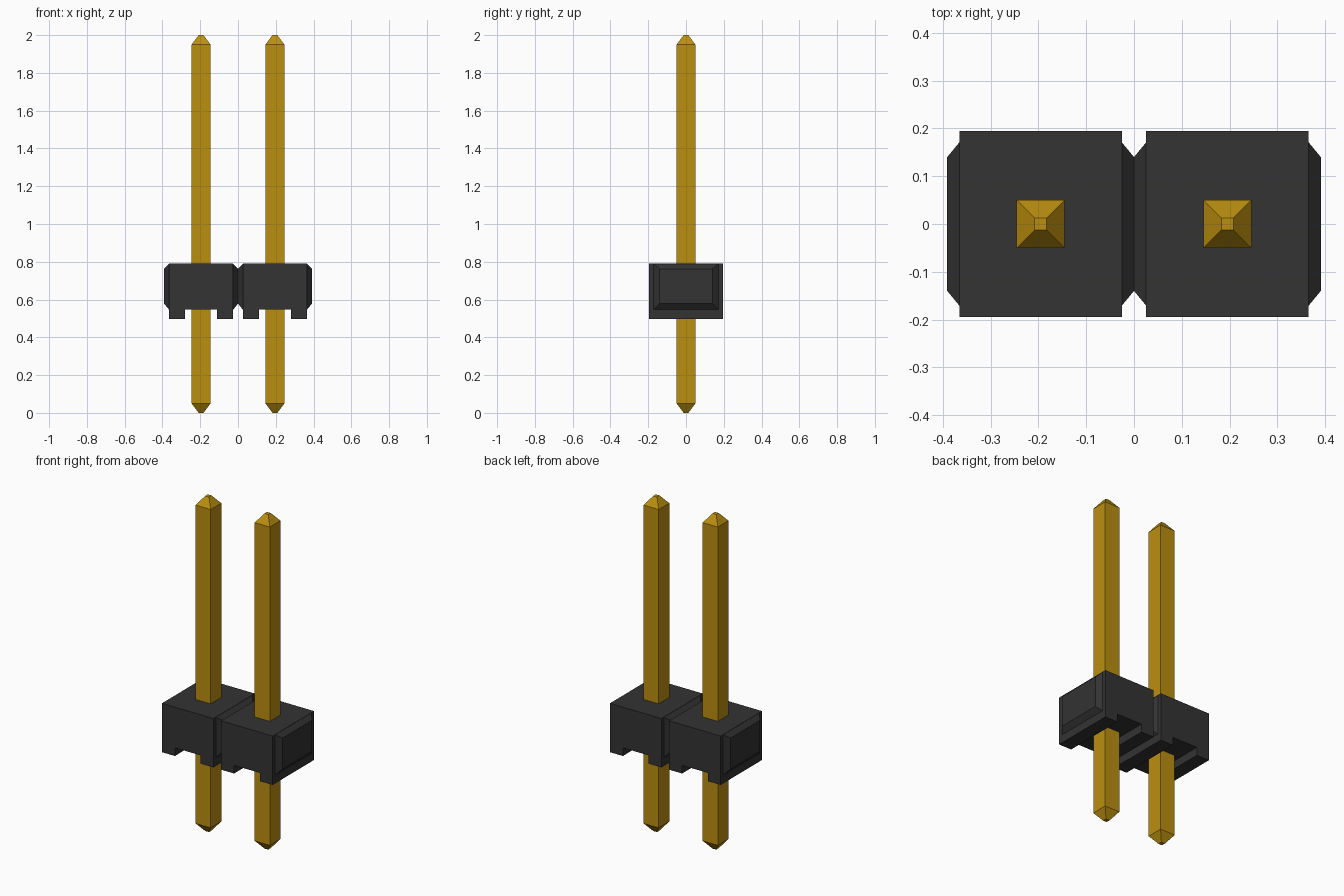
import bpy, bmesh

if "Cube" in bpy.data.objects:
    bpy.data.objects.remove(bpy.data.objects["Cube"])

PITCH = 0.391            # distance between pins
HALF_X, HALF_Y = 0.17, 0.195
FOOT_Z, SLOT_Z, TOP_Z = 0.498, 0.547, 0.79


def material(name, rgb):
    m = bpy.data.materials.new(name)
    m.use_nodes = True
    m.diffuse_color = (*rgb, 1)
    m.node_tree.nodes["Principled BSDF"].inputs["Base Color"].default_value = (*rgb, 1)
    return m


def loft(bm, rings):
    """Skin a stack of equal-length point rings and cap both ends."""
    rows = [[bm.verts.new(p) for p in ring] for ring in rings]
    n = len(rows[0])
    for a, b in zip(rows, rows[1:]):
        for i in range(n):
            bm.faces.new((a[i], a[(i + 1) % n], b[(i + 1) % n], b[i]))
    bm.faces.new(rows[0][::-1])
    bm.faces.new(rows[-1])


def finish(name, bm, mat):
    bmesh.ops.recalc_face_normals(bm, faces=bm.faces[:])
    me = bpy.data.meshes.new(name)
    bm.to_mesh(me)
    bm.free()
    me.materials.append(mat)
    ob = bpy.data.objects.new(name, me)
    bpy.context.collection.objects.link(ob)
    return ob


def square(cx, r, z):
    return [(cx - r, -r, z), (cx + r, -r, z), (cx + r, r, z), (cx - r, r, z)]


def side_rect(x, y, z0, z1):
    return [(x, -y, z0), (x, y, z0), (x, y, z1), (x, -y, z1)]


black = material("black plastic", (0.033, 0.033, 0.033))
gold = material("gold plating", (0.50, 0.275, 0.005))

for side, cx in (("right", -PITCH / 2), ("left", PITCH / 2)):
    # Housing: stepped profile with a slot underneath, extruded front to back
    half = [(0.085, SLOT_Z), (0.085, FOOT_Z), (HALF_X, FOOT_Z), (HALF_X, TOP_Z)]
    profile = half + [(-x, z) for x, z in reversed(half)]
    bm = bmesh.new()
    loft(bm, [[(cx + x, y, z) for x, z in profile] for y in (-HALF_Y, HALF_Y)])
    finish(side + "_housing", bm, black)

    # Tapered bosses on both ends of the housing
    for where, s in (("right", -1), ("left", 1)):
        bm = bmesh.new()
        loft(bm, [side_rect(cx + s * HALF_X, 0.171, SLOT_Z, TOP_Z - 0.001),
                  side_rect(cx + s * PITCH / 2, 0.14, 0.578, 0.763)])
        finish(f"{side}_housing_{where}_boss", bm, black)

    # Square pin with chamfered tips
    bm = bmesh.new()
    loft(bm, [square(cx, r, z) for r, z in
              ((0.0125, 0), (0.05, 0.05), (0.05, 1.95), (0.0125, 2))])
    finish(side + "_pin", bm, gold)
